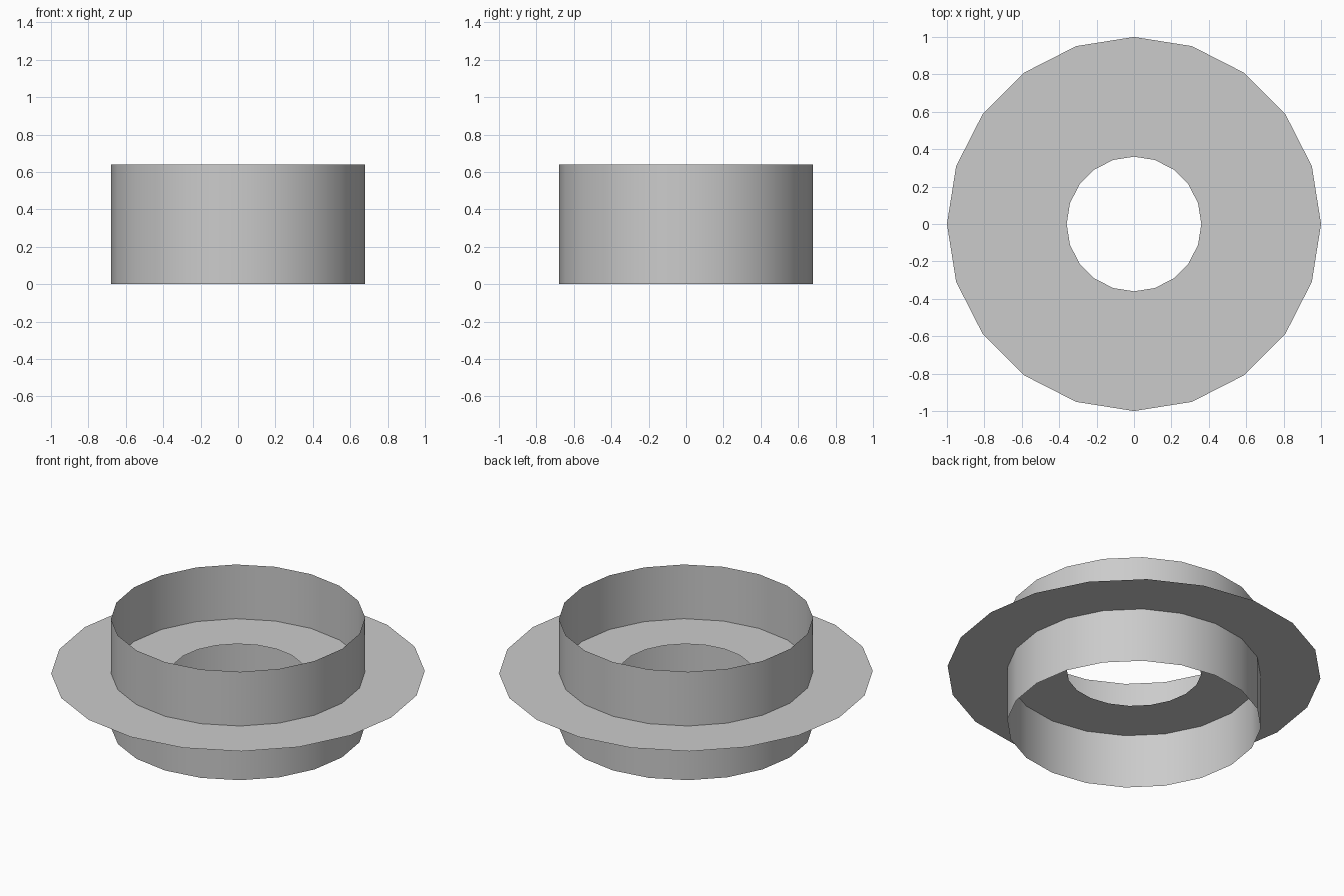
import bpy, bmesh
from math import sin, cos, pi

if "Cube" in bpy.data.objects:
    bpy.data.objects.remove(bpy.data.objects["Cube"])

SIDES = 20
HEIGHT = 0.64


def loop_band(name, lower, upper, smooth):
    """Single-sheet band joining two (radius, z) circles."""
    bm = bmesh.new()
    rings = [[bm.verts.new((r * cos(2 * pi * i / SIDES), r * sin(2 * pi * i / SIDES), z))
              for i in range(SIDES)] for r, z in (lower, upper)]
    a, b = rings
    for i in range(SIDES):
        j = (i + 1) % SIDES
        face = bm.faces.new((a[i], a[j], b[j], b[i]))
        face.smooth = smooth
    mesh = bpy.data.meshes.new(name)
    bm.to_mesh(mesh)
    bm.free()
    obj = bpy.data.objects.new(name, mesh)
    bpy.context.collection.objects.link(obj)
    return obj


# Open upright band
loop_band("upright_band", (0.68, 0), (0.68, HEIGHT), True)

# Flat ring crossing the band at mid-height, facing up
loop_band("flat_ring", (1.0, HEIGHT / 2), (0.36, HEIGHT / 2), False)
